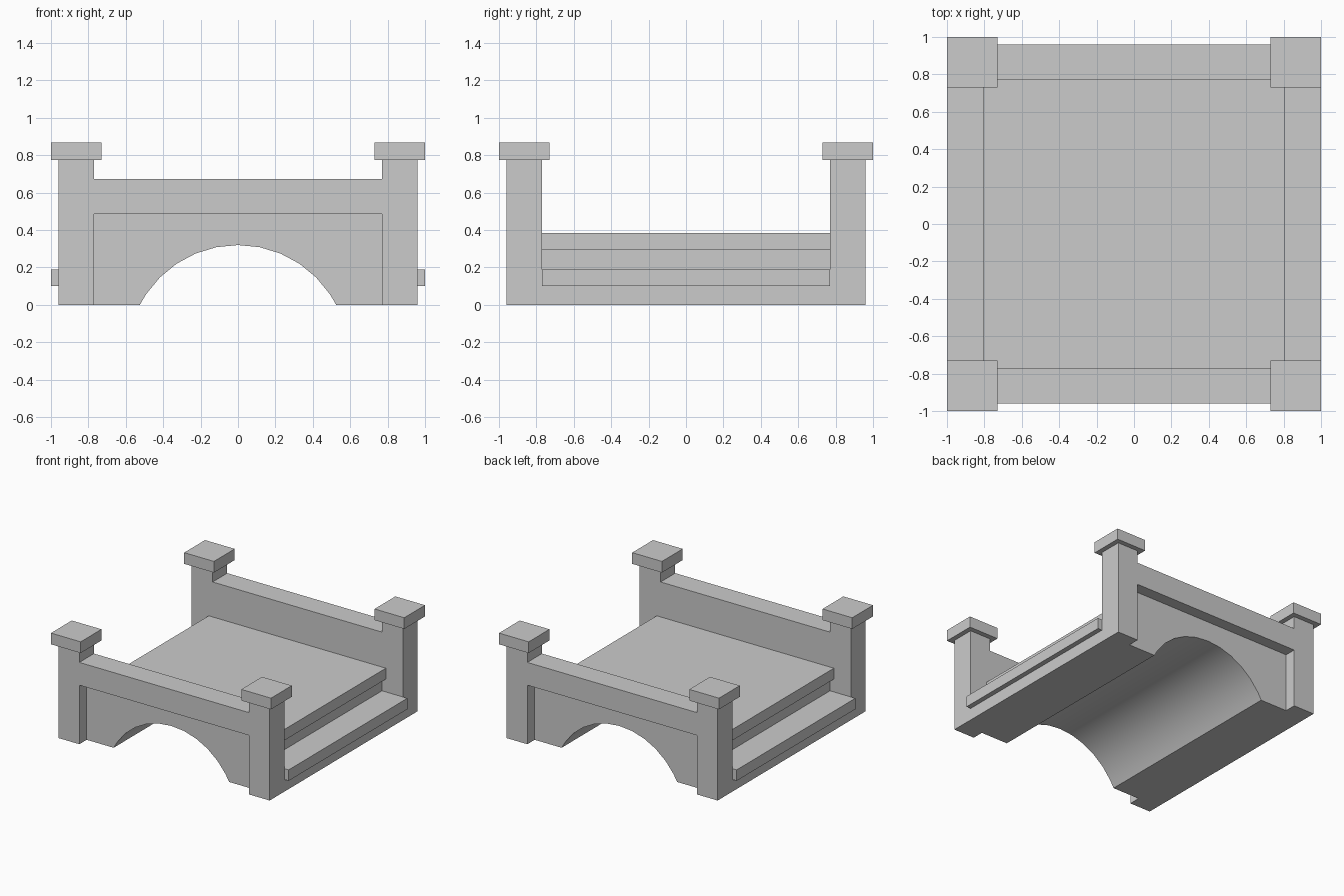
import bpy, bmesh, math

if "Cube" in bpy.data.objects:
    bpy.data.objects.remove(bpy.data.objects["Cube"])


def prism(name, profile, y0, y1):
    """Extrude a closed (x, z) profile along y."""
    bm = bmesh.new()
    face = bm.faces.new([bm.verts.new((x, y0, z)) for x, z in profile])
    ext = bmesh.ops.extrude_face_region(bm, geom=[face])
    moved = [v for v in ext["geom"] if isinstance(v, bmesh.types.BMVert)]
    bmesh.ops.translate(bm, verts=moved, vec=(0, y1 - y0, 0))
    bmesh.ops.recalc_face_normals(bm, faces=bm.faces)
    mesh = bpy.data.meshes.new(name)
    bm.to_mesh(mesh)
    bm.free()
    obj = bpy.data.objects.new(name, mesh)
    bpy.context.collection.objects.link(obj)
    return obj


def box(name, x0, x1, y0, y1, z0, z1):
    return prism(name, [(x0, z0), (x1, z0), (x1, z1), (x0, z1)], y0, y1)


def smooth(obj):
    bpy.ops.object.select_all(action='DESELECT')
    obj.select_set(True)
    bpy.context.view_layer.objects.active = obj
    bpy.ops.object.shade_smooth_by_angle(angle=math.radians(30))


# Arch opening, left foot to right foot
HALF, RISE = 0.525, 0.32
R = (HALF ** 2 + RISE ** 2) / (2 * RISE)
STEP = math.radians(11.25)
arch = [(R * math.sin(i * STEP), R * math.cos(i * STEP) + RISE - R)
        for i in range(-5, 6)]
arch = [(-HALF, 0)] + arch + [(HALF, 0)]

# Stepped span: base, projecting tread, riser and deck edge
steps = [(0.96, 0), (0.96, 0.10), (1.0, 0.10), (1.0, 0.19),
         (0.77, 0.19), (0.77, 0.295), (0.805, 0.295), (0.805, 0.385)]
mirrored = [(-x, z) for x, z in reversed(steps)]
smooth(prism("stepped_span", arch + steps + mirrored, -0.77, 0.77))

panel = arch + [(0.77, 0), (0.77, 0.485), (-0.77, 0.485), (-0.77, 0)]

for sy, side in ((-1, "front"), (1, "back")):
    # Recessed arched panel and the rail above it
    inner, mid, outer = sy * 0.77, sy * 0.865, sy * 0.96
    smooth(prism(side + "_arched_panel", panel, inner, mid))
    box(side + "_rail", -0.77, 0.77, inner, outer, 0.485, 0.672)

    # Corner posts with square caps
    for sx, end in ((-1, "left"), (1, "right")):
        corner = f"{side}_{end}"
        box(corner + "_post", sx * 0.77, sx * 0.96, inner, outer, 0, 0.775)
        box(corner + "_cap", sx * 0.73, sx * 1.0, sy * 0.73, sy * 1.0, 0.775, 0.867)
